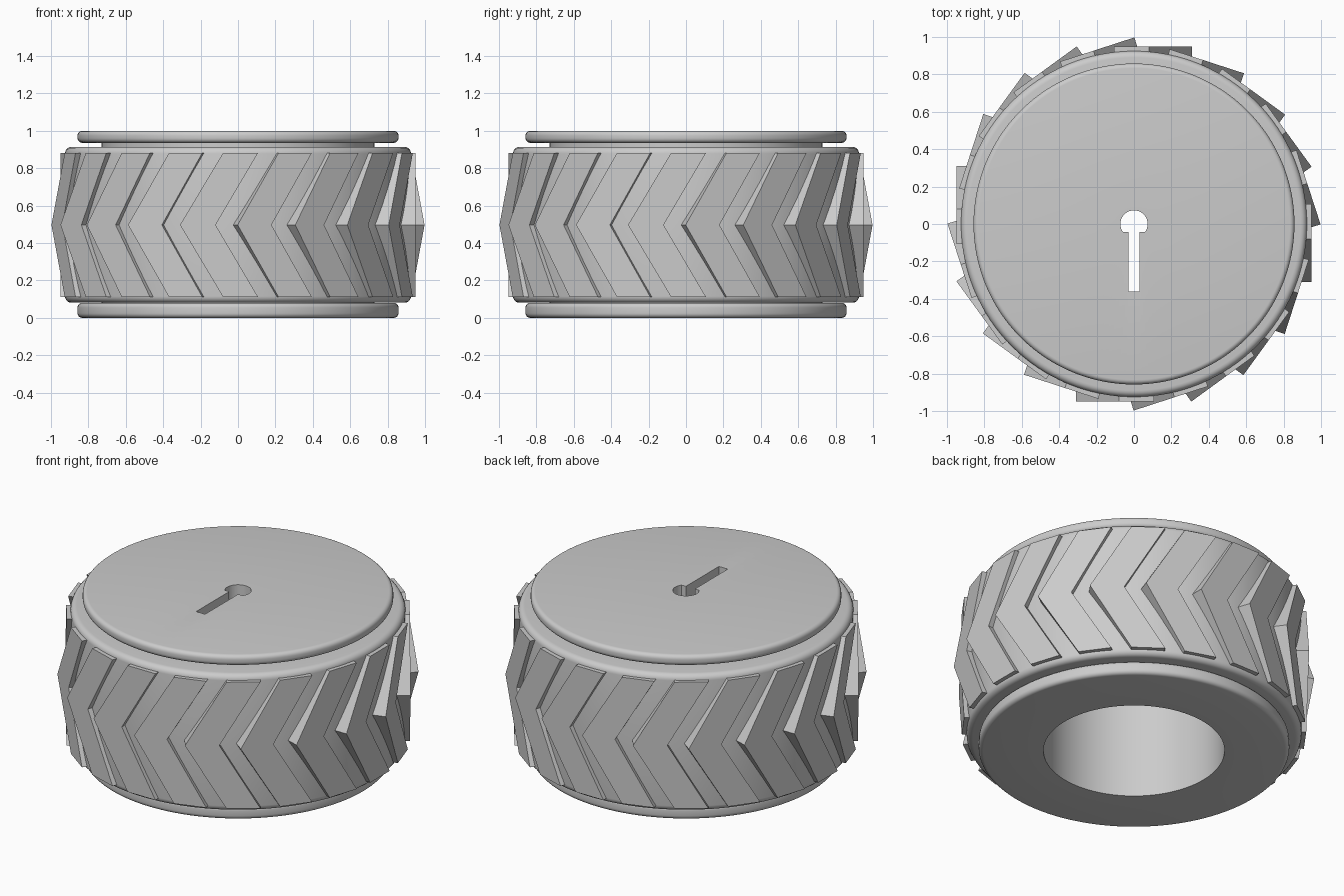
import bpy, bmesh
from math import sin, cos, pi, radians
from mathutils import Matrix

cube = bpy.data.objects.get("Cube")
if cube:
    bpy.data.objects.remove(cube)

grey = bpy.data.materials.new("light_grey")
grey.use_nodes = True
grey.diffuse_color = (0.6, 0.6, 0.6, 1)
grey.node_tree.nodes["Principled BSDF"].inputs["Base Color"].default_value = (0.6, 0.6, 0.6, 1)


def make(name, bm):
    bmesh.ops.recalc_face_normals(bm, faces=bm.faces)
    mesh = bpy.data.meshes.new(name)
    bm.to_mesh(mesh)
    bm.free()
    mesh.materials.append(grey)
    obj = bpy.data.objects.new(name, mesh)
    bpy.context.collection.objects.link(obj)
    return obj


def activate(obj):
    bpy.ops.object.select_all(action='DESELECT')
    obj.select_set(True)
    bpy.context.view_layer.objects.active = obj


def rounded_side(r, z0, z1, rad):
    """Outer side of a disc from bottom to top with rounded corners."""
    low = [radians(a) for a in range(-90, 1, 18)]
    high = [radians(a) for a in range(0, 91, 18)]
    return ([(r - rad + rad * cos(a), z0 + rad + rad * sin(a)) for a in low]
            + [(r - rad + rad * cos(a), z1 - rad + rad * sin(a)) for a in high])


def lathe(name, profile, steps=128):
    """Revolve a closed (radius, height) profile around z."""
    bm = bmesh.new()
    rings = [[bm.verts.new((r * sin(2 * pi * i / steps), -r * cos(2 * pi * i / steps), z))
              for r, z in profile] for i in range(steps)]
    n = len(profile)
    for i in range(steps):
        a, b = rings[i], rings[(i + 1) % steps]
        for j in range(n):
            k = (j + 1) % n
            if profile[j][0] + profile[k][0] > 0:
                bm.faces.new((a[j], b[j], b[k], a[k]))
    bmesh.ops.remove_doubles(bm, verts=bm.verts, dist=1e-5)
    return make(name, bm)


def prism(bm, outline, z0, z1, matrix=Matrix()):
    """Extrude a flat outline from z0 to z1, then place it."""
    bottom = [bm.verts.new(matrix @ Matrix.Translation((x, y, z0)).translation) for x, y in outline]
    top = [bm.verts.new(matrix @ Matrix.Translation((x, y, z1)).translation) for x, y in outline]
    bm.faces.new(bottom[::-1])
    bm.faces.new(top)
    n = len(outline)
    for i in range(n):
        k = (i + 1) % n
        bm.faces.new((bottom[i], bottom[k], top[k], top[i]))


# Rim: two flanges on a hollow core, open underneath
core = 0.73
rim = lathe("rim", [(0, 0.8), (0.5, 0.8), (0.5, 0)]
            + rounded_side(0.858, 0, 0.08, 0.025) + [(core, 0.08), (core, 0.936)]
            + rounded_side(0.858, 0.936, 1, 0.025) + [(0, 1)])

# Keyhole: D-shaped shaft hole with a slot toward the front
flat_y, hole_r, slot = -0.042, 0.073, 0.03
arc = [radians(-35 + 250 * i / 32) for i in range(33)]
keyhole = [(hole_r * cos(a), hole_r * sin(a)) for a in arc]
keyhole += [(-slot, flat_y), (-slot, -0.36), (slot, -0.36), (slot, flat_y)]
bm = bmesh.new()
prism(bm, keyhole, 0.7, 1.1)
cutter = make("keyhole_cutter", bm)
cutter.hide_render = True
activate(rim)
cut = rim.modifiers.new("keyhole", 'BOOLEAN')
cut.operation = 'DIFFERENCE'
cut.solver = 'EXACT'
cut.object = cutter
bpy.ops.object.modifier_apply(modifier=cut.name)
bpy.data.objects.remove(cutter)

# Tyre band around the core
tyre = lathe("tyre", [(core, 0.081)] + rounded_side(0.925, 0.081, 0.914, 0.035) + [(core, 0.914)])

for obj in (rim, tyre):
    activate(obj)
    bpy.ops.object.shade_smooth_by_angle(angle=radians(30))

# Tread: flat chevron blocks set around the tyre
mid, half = 0.497, 0.385
chevron = [(-0.31, 0), (-0.12, 0), (0.107, half), (-0.08, half)]
count = 20
stand = Matrix.Translation((0, 0, mid)) @ Matrix.Rotation(pi / 2, 4, 'X')
bm = bmesh.new()
for i in range(count):
    turn = Matrix.Rotation(2 * pi * i / count, 4, 'Z')
    for side in (1, -1):
        prism(bm, [(x, y * side) for x, y in chevron], 0.86, 0.948, turn @ stand)
# Merge the two arms of each chevron and drop the shared inner wall
bmesh.ops.remove_doubles(bm, verts=bm.verts, dist=1e-5)
inner = [f for f in bm.faces if all(abs(v.co.z - mid) < 1e-4 for v in f.verts)]
bmesh.ops.delete(bm, geom=inner, context='FACES_ONLY')
make("tread_blocks", bm)
